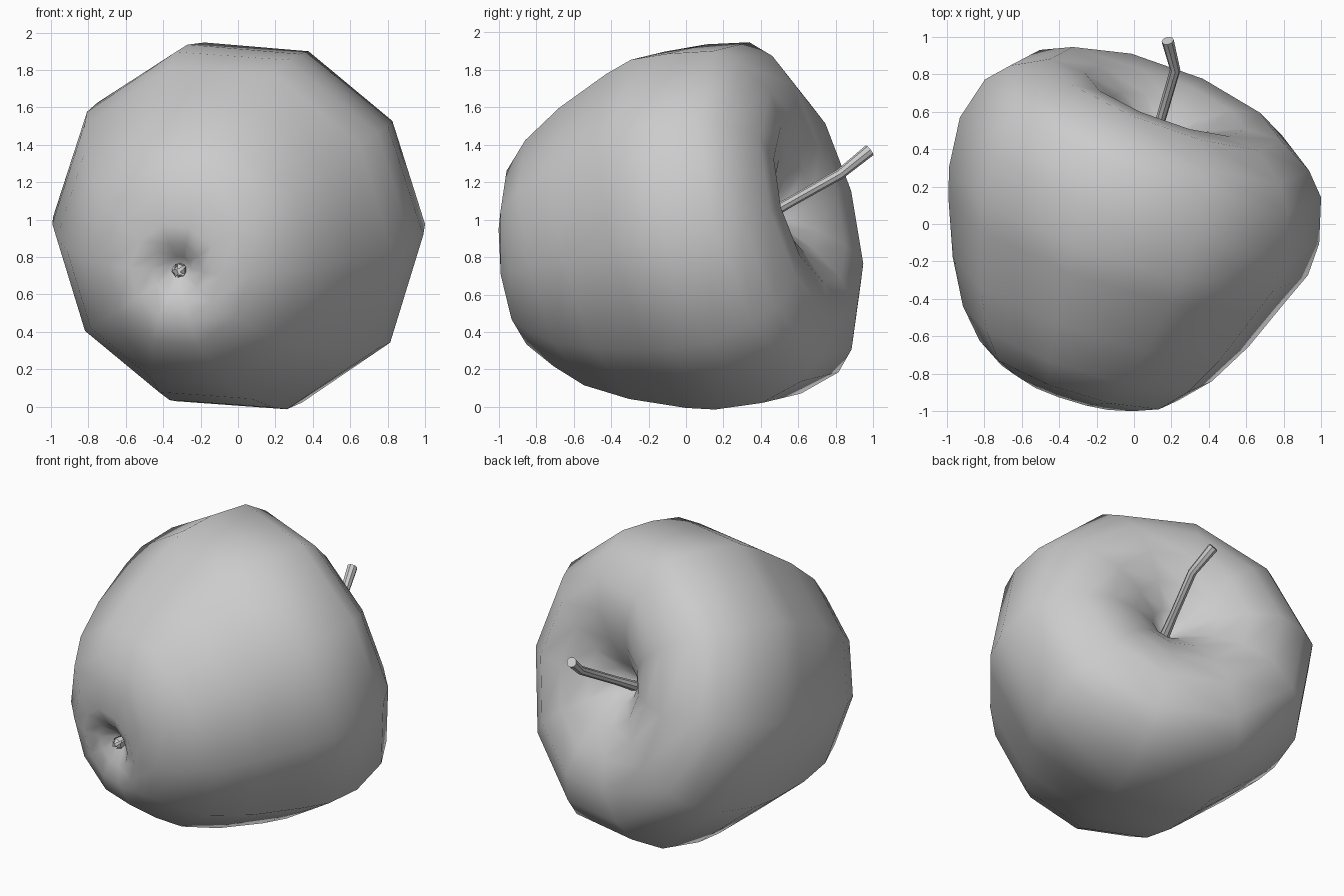
import bpy, bmesh, math
from mathutils import Vector

if "Cube" in bpy.data.objects:
    bpy.data.objects.remove(bpy.data.objects["Cube"])

# Core axis of the tilted apple: from the calyx (front) to the stem (back)
CENTRE = Vector((0.0, 0.14, 0.975))
AXIS = Vector((0.32, 1.0, 0.24)).normalized()
SIDE = (Vector((1, 0, 0)) - AXIS * AXIS.x).normalized()
UP = SIDE.cross(AXIS)


def make_object(name, bm, angle):
    bmesh.ops.recalc_face_normals(bm, faces=bm.faces)
    mesh = bpy.data.meshes.new(name)
    bm.to_mesh(mesh)
    bm.free()
    ob = bpy.data.objects.new(name, mesh)
    bpy.context.collection.objects.link(ob)
    bpy.ops.object.select_all(action='DESELECT')
    ob.select_set(True)
    bpy.context.view_layer.objects.active = ob
    bpy.ops.object.shade_smooth_by_angle(angle=math.radians(angle))
    return ob


def skin(bm, rings, caps=True):
    """Bridge a list of vertex rings with quads and close the ends."""
    n = len(rings[0])
    for a, b in zip(rings, rings[1:]):
        for i in range(n):
            j = (i + 1) % n
            bm.faces.new((a[i], a[j], b[j], b[i]))
    if caps:
        bm.faces.new(rings[0])
        bm.faces.new(rings[-1])


# Apple body: ten-sided lathe of (distance along core, radius)
profile = [(-1.01, 0.02), (-1.04, 0.06), (-1.10, 0.14), (-1.135, 0.25),
           (-1.09, 0.40), (-0.995, 0.55), (-0.84, 0.69), (-0.60, 0.82),
           (-0.29, 0.94), (-0.13, 0.985), (0.13, 1.01), (0.37, 0.945),
           (0.485, 0.84), (0.585, 0.65), (0.57, 0.45), (0.49, 0.27),
           (0.38, 0.12), (0.27, 0.03)]
bm = bmesh.new()
rings = []
for t, r in profile:
    ring = []
    for i in range(10):
        a = math.tau * i / 10
        c, s = math.cos(a), math.sin(a)
        # slightly uneven: calyx rim and shoulder hang lower, body fuller below
        shift, wide = 0, 1.01
        if t < -1.03:
            shift = 0.10 * r * s
        elif t > 0.1:
            shift = -0.03 * r * s - (0.075 if c > 0 else 0.015) * r * c
        elif -0.2 < t and c > 0:
            wide = 1.03
        tall = 1.03 if s < 0 else (0.98 if 0.1 < t < 0.2 else 1.0 if t > 0.2 else 1.02)
        p = CENTRE + AXIS * (t + shift) + SIDE * r * c * wide + UP * r * s * tall
        ring.append(bm.verts.new(p))
    rings.append(ring)
skin(bm, rings)
make_object("apple_body", bm, 180)


def tube(name, points, radii, n):
    bm = bmesh.new()
    pts = [Vector(p) for p in points]
    rings = []
    for k, p in enumerate(pts):
        d = (pts[min(k + 1, len(pts) - 1)] - pts[max(k - 1, 0)]).normalized()
        u = d.cross(Vector((1, 0, 0))).normalized()
        v = d.cross(u)
        rings.append([bm.verts.new(p + radii[k] * (u * math.cos(math.tau * i / n)
                                                  + v * math.sin(math.tau * i / n)))
                      for i in range(n)])
    skin(bm, rings)
    return make_object(name, bm, 40)


# Bent stem
tube("stem", [(0.08, 0.34, 0.97), (0.14, 0.55, 1.09), (0.22, 0.825, 1.245),
              (0.18, 0.98, 1.37)], [0.035, 0.027, 0.028, 0.033], 8)

# Calyx: small crown of pointed sepals
bm = bmesh.new()
base = CENTRE + AXIS * -1.02 - UP * 0.01


def at(a, r, h):
    return bm.verts.new(base - AXIS * h + SIDE * r * math.cos(a) + UP * r * math.sin(a))


for i in range(5):
    a, w = math.tau * i / 5, 0.5
    quad = [at(a - w, 0.03, 0), at(a + w, 0.03, 0), at(a + w, 0.04, 0.05), at(a - w, 0.04, 0.05)]
    bm.faces.new(quad)
    bm.faces.new((quad[3], quad[2], at(a, 0.015, 0.08)))
make_object("calyx", bm, 30)
